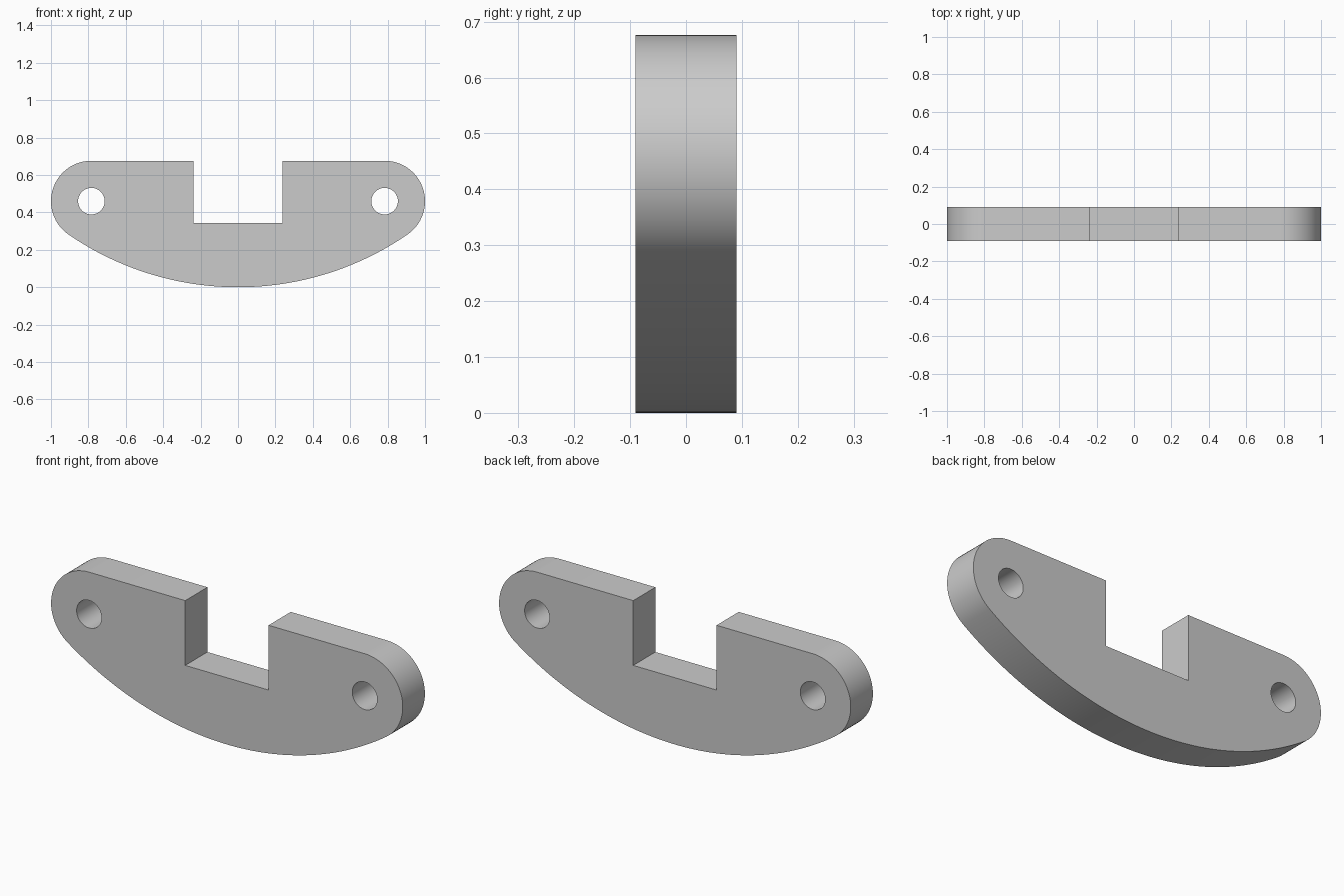
import bpy
import bmesh
from math import atan2, cos, hypot, pi, radians, sin

if "Cube" in bpy.data.objects:
    bpy.data.objects.remove(bpy.data.objects["Cube"])

HALF_DEPTH = 0.09
END_X, END_Z, END_R = 0.784, 0.46, 0.216    # rounded ends
TOP_Z = END_Z + END_R
HOLE_R = 0.071
NOTCH_X, NOTCH_Z = 0.237, 0.343

# Belly radius that runs tangent into both rounded ends
BELLY_R = (END_X**2 + END_Z**2 - END_R**2) / (2 * (END_Z - END_R))
BELLY_START = atan2(END_Z - BELLY_R, END_X)


def arc(cx, cz, radius, start, end, steps):
    angles = [start + (end - start) * i / steps for i in range(steps + 1)]
    return [(cx + radius * cos(a), cz + radius * sin(a)) for a in angles]


# Right half of the outline, from the belly centre up to the notch floor
half = arc(0, BELLY_R, BELLY_R, -pi / 2, BELLY_START, 32)
half += arc(END_X, END_Z, END_R, BELLY_START, pi / 2, 32)[1:]
half += [(NOTCH_X, TOP_Z), (NOTCH_X, NOTCH_Z)]
outline = half + [(-x, z) for x, z in reversed(half[1:])]

# Plate body: extruded outline
bm = bmesh.new()
face = bm.faces.new([bm.verts.new((x, -HALF_DEPTH, z)) for x, z in outline])
extruded = bmesh.ops.extrude_face_region(bm, geom=[face])["geom"]
moved = [v for v in extruded if isinstance(v, bmesh.types.BMVert)]
bmesh.ops.translate(bm, verts=moved, vec=(0, 2 * HALF_DEPTH, 0))
bmesh.ops.recalc_face_normals(bm, faces=bm.faces)
mesh = bpy.data.meshes.new("notched_plate")
bm.to_mesh(mesh)
bm.free()
plate = bpy.data.objects.new("notched_plate", mesh)
bpy.context.collection.objects.link(plate)

# Grey material
grey = bpy.data.materials.new("light grey")
grey.use_nodes = True
colour = (0.6, 0.6, 0.6, 1)
grey.diffuse_color = colour
grey.node_tree.nodes["Principled BSDF"].inputs["Base Color"].default_value = colour
mesh.materials.append(grey)

# Round bolt holes through both ends
for side, name in ((1, "left"), (-1, "right")):
    bpy.ops.mesh.primitive_cylinder_add(
        vertices=48, radius=HOLE_R, depth=4 * HALF_DEPTH,
        location=(side * END_X, 0, END_Z), rotation=(pi / 2, 0, 0))
    cutter = bpy.context.object
    cutter.name = name + "_hole_cutter"
    cutter.hide_render = True
    cutter.data.materials.append(grey)
    cut = plate.modifiers.new(name + "_hole", "BOOLEAN")
    cut.operation = "DIFFERENCE"
    cut.solver = "EXACT"
    cut.object = cutter
    bpy.ops.object.select_all(action="DESELECT")
    plate.select_set(True)
    bpy.context.view_layer.objects.active = plate
    bpy.ops.object.modifier_apply(modifier=cut.name)
    bpy.data.objects.remove(cutter)

# Smooth curved rims, crisp corners
bpy.ops.object.shade_smooth_by_angle(angle=radians(30))
